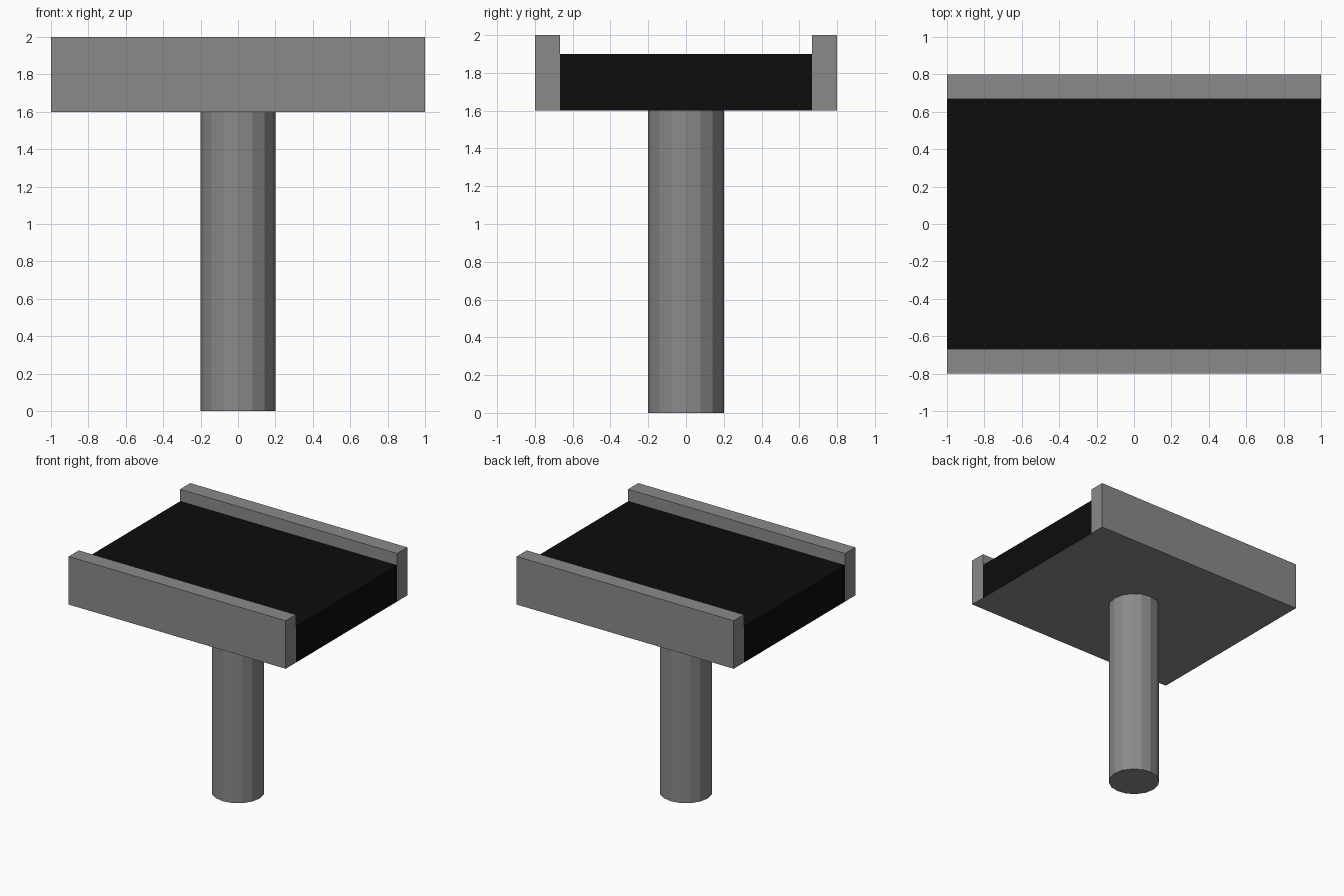
import bpy, bmesh

if "Cube" in bpy.data.objects:
    bpy.data.objects.remove(bpy.data.objects["Cube"])

RAIL_IN, RAIL_OUT = 0.667, 0.8
BASE, BELT_TOP, RAIL_TOP = 1.6, 1.9, 2.0


def material(name, value):
    mat = bpy.data.materials.new(name)
    mat.diffuse_color = (value, value, value, 1)
    mat.use_nodes = True
    mat.node_tree.nodes["Principled BSDF"].inputs["Base Color"].default_value = mat.diffuse_color
    return mat


grey = material("frame_grey", 0.255)
black = material("belt_black", 0.0038)


def add_object(name, bm, mat):
    mesh = bpy.data.meshes.new(name)
    bm.to_mesh(mesh)
    bm.free()
    mesh.materials.append(mat)
    bpy.context.collection.objects.link(bpy.data.objects.new(name, mesh))


def box(name, lo, hi, mat, open_bottom=False):
    bm = bmesh.new()
    bmesh.ops.create_cube(bm, size=1)
    for v in bm.verts:
        v.co = [(a + b) / 2 + c * (b - a) for a, b, c in zip(lo, hi, v.co)]
    if open_bottom:
        bm.normal_update()
        bottom = [f for f in bm.faces if f.normal.z < -0.9]
        bmesh.ops.delete(bm, geom=bottom, context='FACES_ONLY')
    add_object(name, bm, mat)


# Side rails
box("front_rail", (-1, -RAIL_OUT, BASE), (1, -RAIL_IN, RAIL_TOP), grey)
box("back_rail", (-1, RAIL_IN, BASE), (1, RAIL_OUT, RAIL_TOP), grey)

# Black belt over a grey underside panel
box("belt", (-1, -RAIL_IN, BASE), (1, RAIL_IN, BELT_TOP), black, open_bottom=True)
bm = bmesh.new()
corners = [(-1, -RAIL_IN), (-1, RAIL_IN), (1, RAIL_IN), (1, -RAIL_IN)]
bm.faces.new([bm.verts.new((x, y, BASE)) for x, y in corners])
add_object("underside_panel", bm, grey)

# Faceted support post
bpy.ops.mesh.primitive_cylinder_add(vertices=16, radius=0.2, depth=BASE, location=(0, 0, BASE / 2))
post = bpy.context.object
post.name = "support_post"
post.data.materials.append(grey)
